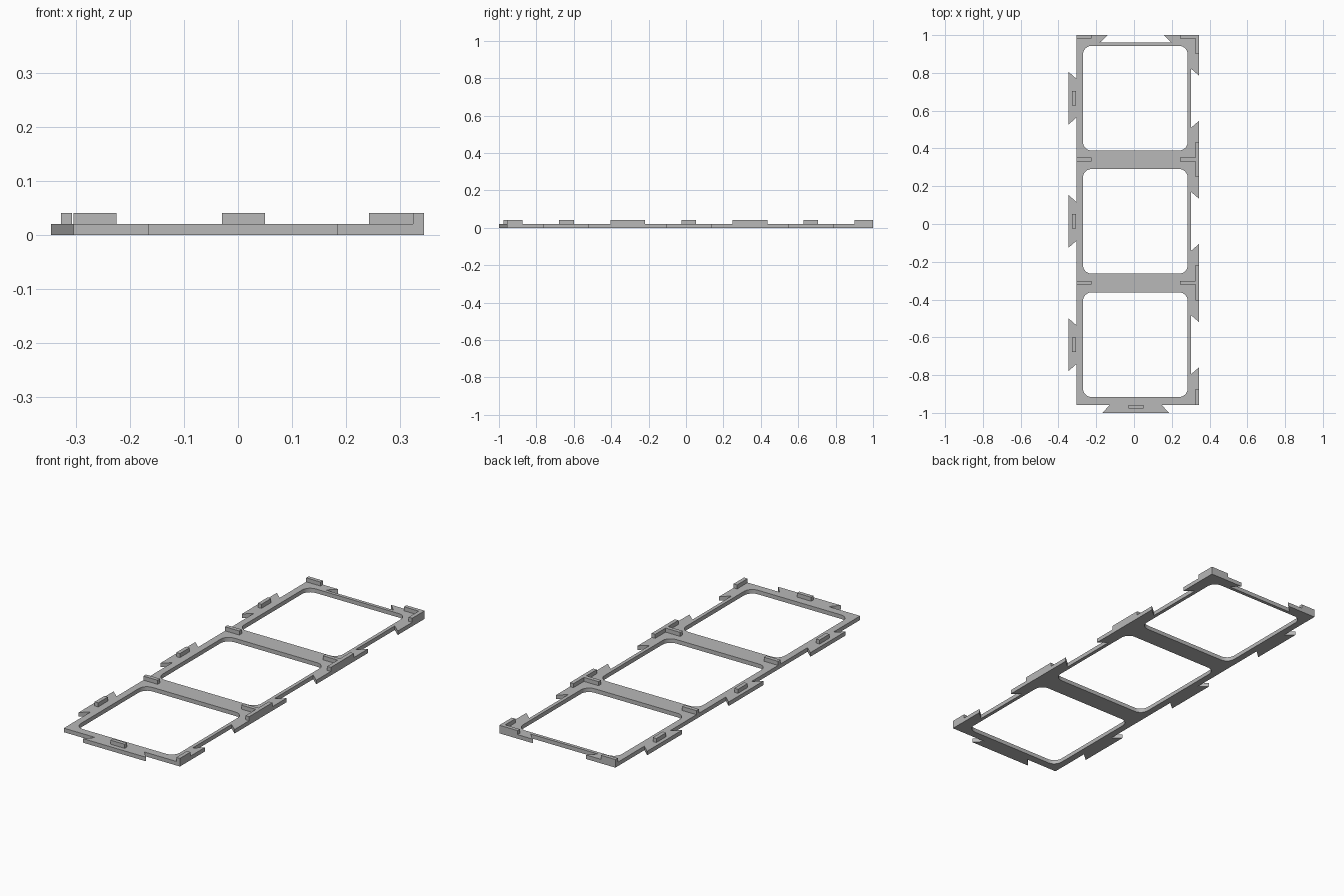
import bpy, bmesh, math

cube = bpy.data.objects.get("Cube")
if cube:
    bpy.data.objects.remove(cube, do_unlink=True)

grey = bpy.data.materials.new("plain grey")
grey.use_nodes = True
grey.diffuse_color = (0.48, 0.48, 0.48, 1)
grey.node_tree.nodes["Principled BSDF"].inputs["Base Color"].default_value = (0.48, 0.48, 0.48, 1)

LEFT, RIGHT, BACK, FRONT = -0.305, 0.345, 1.0, -0.957
THICK, PEG_TOP = 0.0205, 0.041
CELLS = (0.666, 0.014, -0.639)      # y centre of each window
MID_X = 0.007                       # x centre of the windows


def add_object(name, bm):
    mesh = bpy.data.meshes.new(name)
    bm.to_mesh(mesh)
    bm.free()
    mesh.materials.append(grey)
    obj = bpy.data.objects.new(name, mesh)
    bpy.context.collection.objects.link(obj)
    return obj


def add_loop(bm, points):
    verts = [bm.verts.new((x, y, 0)) for x, y in points]
    for a, b in zip(verts, verts[1:] + verts[:1]):
        bm.edges.new((a, b))


def rounded_square(cx, cy, half, radius, steps=6):
    points = []
    for corner, (sx, sy) in enumerate(((1, 1), (-1, 1), (-1, -1), (1, -1))):
        for i in range(steps + 1):
            a = math.pi / 2 * (corner + i / steps)
            points.append((cx + sx * (half - radius) + radius * math.cos(a),
                           cy + sy * (half - radius) + radius * math.sin(a)))
    return points


def dovetail(centre, edge, end, edge_half, end_half):
    """(along, across) points of a dovetail tab or notch."""
    return [(centre - edge_half, edge), (centre - end_half, end),
            (centre + end_half, end), (centre + edge_half, edge)]


def peg(name, x0, x1, y0, y1):
    bm = bmesh.new()
    bmesh.ops.create_cube(bm, size=1)
    for v in bm.verts:
        v.co = (x1 if v.co.x > 0 else x0, y1 if v.co.y > 0 else y0,
                PEG_TOP if v.co.z > 0 else THICK)
    return add_object(name, bm)


# Plate outline: tabs on left and front, matching notches on right and back
outline = [(LEFT, BACK)]
for c in CELLS:
    outline += [(x, y) for y, x in reversed(dovetail(c, LEFT, -0.347, 0.103, 0.14))]
outline.append((LEFT, FRONT))
outline += dovetail(MID_X + 0.002, FRONT, -1.0, 0.137, 0.176)
outline.append((RIGHT, FRONT))
for c in reversed(CELLS):
    outline += [(x, y) for y, x in dovetail(c, RIGHT, 0.302, 0.119, 0.156)]
outline.append((RIGHT, BACK))
outline += reversed(dovetail(MID_X + 0.002, BACK, 0.96, 0.148, 0.19))

# Frame plate with three rounded windows
bm = bmesh.new()
add_loop(bm, outline)
for c in CELLS:
    add_loop(bm, rounded_square(MID_X, c, 0.277, 0.045))
bmesh.ops.triangle_fill(bm, use_beauty=True, use_dissolve=False, edges=bm.edges[:])
top = bmesh.ops.extrude_face_region(bm, geom=bm.faces[:])["geom"]
bmesh.ops.translate(bm, vec=(0, 0, THICK),
                    verts=[g for g in top if isinstance(g, bmesh.types.BMVert)])
bmesh.ops.recalc_face_normals(bm, faces=bm.faces[:])
frame = add_object("frame_plate", bm)
bpy.context.view_layer.objects.active = frame
frame.select_set(True)
bpy.ops.object.shade_smooth_by_angle(angle=math.radians(30))

# Small pegs on the tabs
for i, c in enumerate(CELLS):
    peg(f"side_tab_peg_{i + 1}", -0.328, -0.308, c - 0.039, c + 0.039)
peg("front_tab_peg", -0.03, 0.05, -0.977, -0.958)

# Bar pegs: a stub on the left, a T shape on the right
for i, y in enumerate((0.342, -0.311)):
    peg(f"bar_left_peg_{i + 1}", LEFT, -0.225, y - 0.01, y + 0.01)
    peg(f"bar_right_peg_{i + 1}", 0.243, 0.325, y - 0.01, y + 0.01)
    peg(f"bar_edge_peg_{i + 1}", 0.325, RIGHT, y - 0.093, y + 0.093)

# Corner pegs
peg("back_left_peg", LEFT, -0.225, 0.981, BACK)
peg("back_right_peg", 0.243, 0.325, 0.981, BACK)
peg("back_right_edge_peg", 0.325, RIGHT, 0.9, BACK)
peg("front_right_edge_peg", 0.325, RIGHT, FRONT, -0.873)
